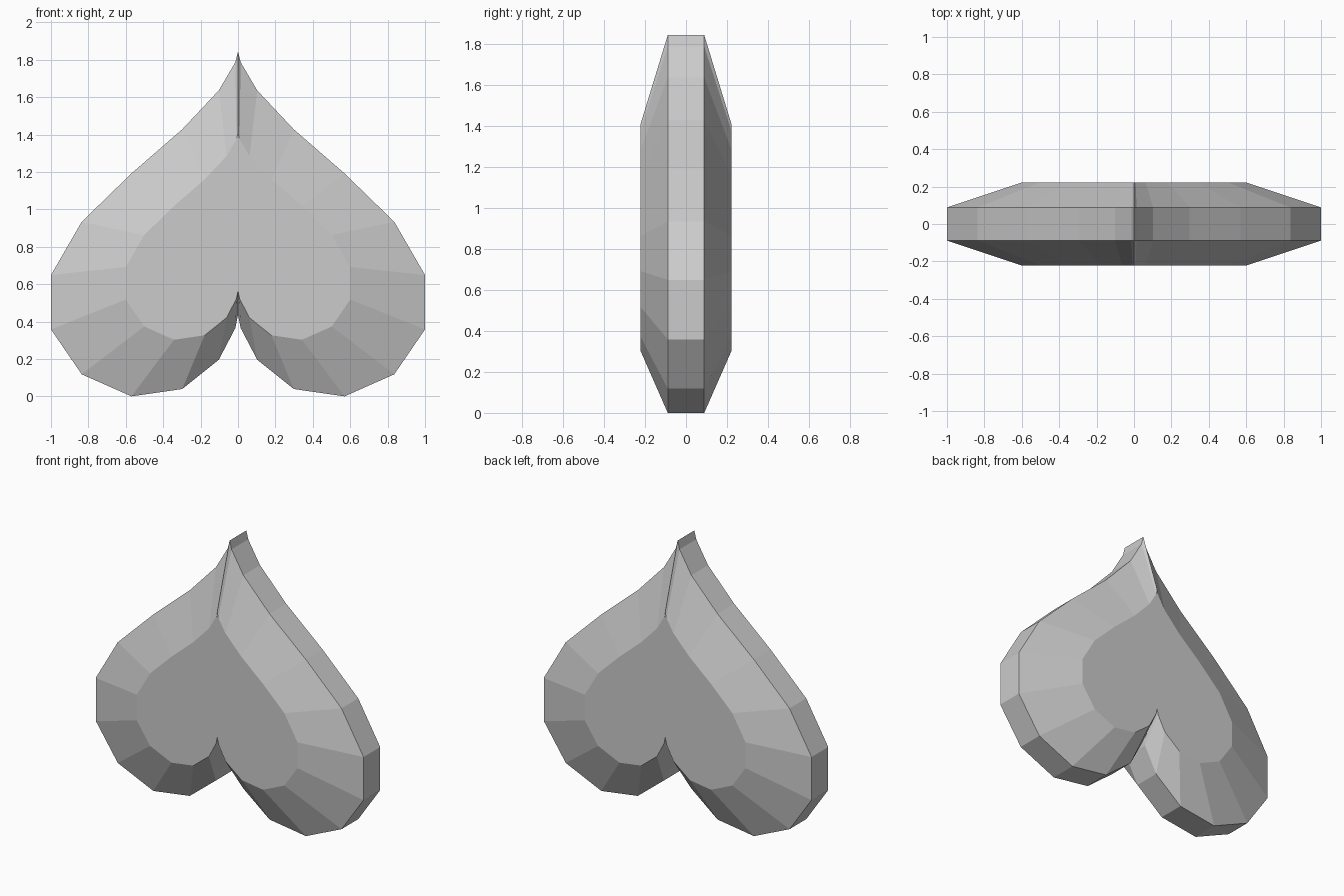
import bpy, bmesh
from math import sin, cos, pi

if "Cube" in bpy.data.objects:
    bpy.data.objects.remove(bpy.data.objects["Cube"])

SIDES = 26
UNIT = 1 / (16 * sin(12 * pi / 26) ** 3)   # widest points land on x = +-1


def heart(t):
    # upside-down heart curve, tip pointing up
    x = 16 * sin(t) ** 3
    z = 13 * cos(t) - 5 * cos(2 * t) - 2 * cos(3 * t) - cos(4 * t)
    return x * UNIT, -z * UNIT


outline = [heart(2 * pi * i / SIDES) for i in range(SIDES)]
base = -min(z for x, z in outline)

# Rings from front to back: (y, scale)
bm = bmesh.new()
rings = []
for y, s in [(-0.222, 0.6), (-0.089, 1), (0.089, 1), (0.222, 0.6)]:
    rings.append([bm.verts.new((x * s, y, z * s + base)) for x, z in outline])

# Bevelled sides and rim
for a, b in zip(rings, rings[1:]):
    for i in range(SIDES):
        j = (i + 1) % SIDES
        bm.faces.new((a[i], a[j], b[j], b[i]))

# Flat front and back
bm.faces.new(rings[0])
bm.faces.new(rings[-1])
bmesh.ops.recalc_face_normals(bm, faces=bm.faces)

mesh = bpy.data.meshes.new("heart")
bm.to_mesh(mesh)
bm.free()
bpy.context.collection.objects.link(bpy.data.objects.new("heart", mesh))
